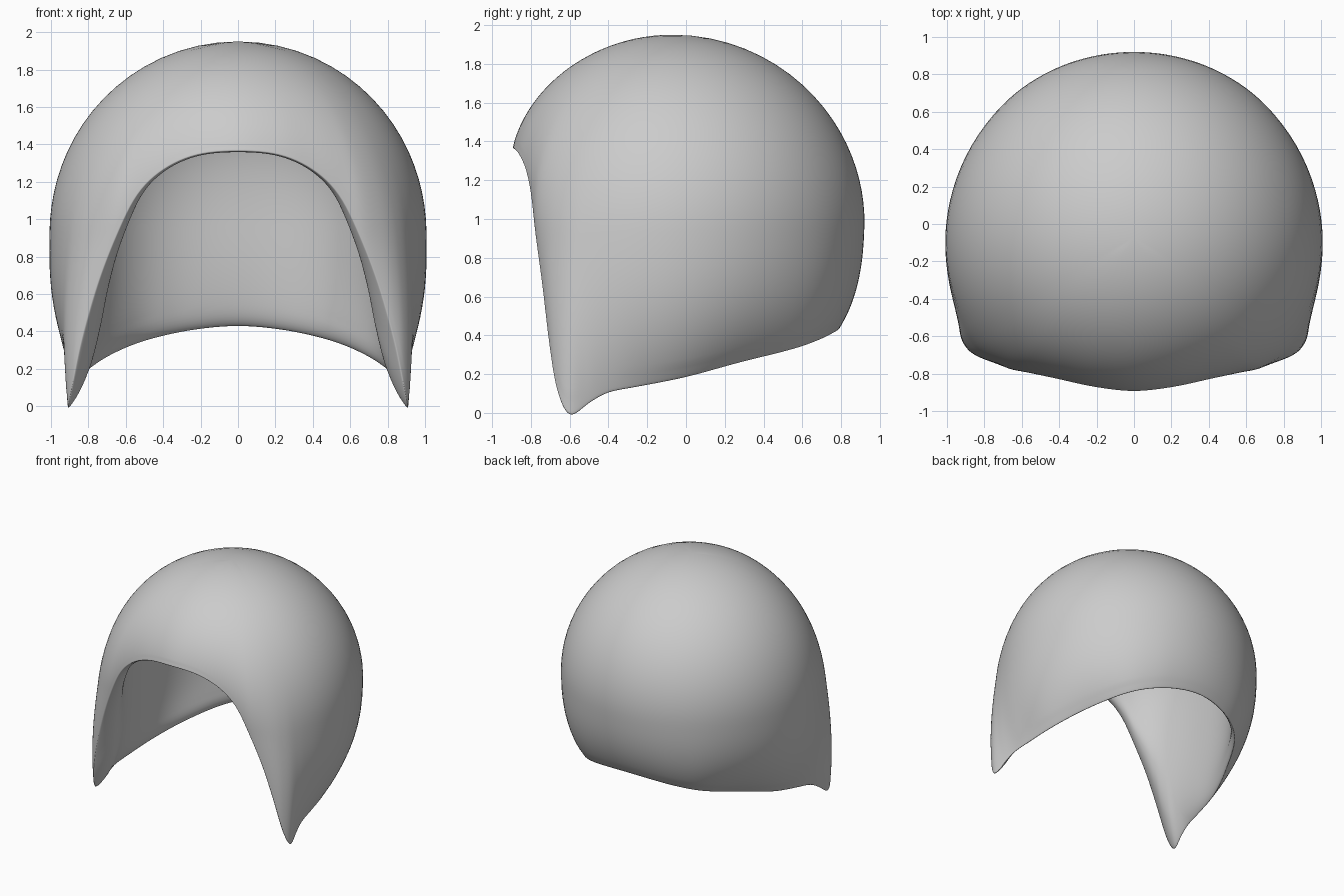
import bpy, bmesh, math
from mathutils import Vector

if "Cube" in bpy.data.objects:
    bpy.data.objects.remove(bpy.data.objects["Cube"])

C = Vector((0, -0.07, 0.95))          # centre of the dome
ROWS, SUB = 40, 6
FRONT, BACK = 0.96, 1.0               # depth radii of the dome

# Right half of the rim: brow, cheek tip, nape
RIM = [(0, -.895, 1.365), (.22, -.87, 1.345), (.40, -.83, 1.265), (.54, -.80, 1.13),
       (.65, -.775, .91), (.75, -.74, .65), (.835, -.705, .35), (.885, -.665, .11),
       (.91, -.60, -.02), (.895, -.50, .045), (.88, -.40, .10), (.86, -.25, .13),
       (.815, 0, .18), (.71, .27, .255), (.56, .55, .325), (.39, .69, .375),
       (.2, .76, .41), (0, .785, .425)]


def spline(pts, sub):
    """Closed Catmull-Rom curve through pts."""
    out, n = [], len(pts)
    for i in range(n):
        a, b, c, d = (pts[(i + k) % n] for k in (-1, 0, 1, 2))
        for j in range(sub):
            t = j / sub
            out.append(0.5 * (2 * b + (c - a) * t + (2 * a - 5 * b + 4 * c - d) * t * t
                              + (3 * b - a - 3 * c + d) * t ** 3))
    return out


def dome(az, phi):
    """Rounded dome, slightly boxier below its equator."""
    h, v = math.sin(phi), math.cos(phi)
    p = 2 if v >= 0 else 2.5
    r = (abs(h) ** p + abs(v) ** p) ** (-1 / p)
    x, y = math.cos(az) * h * r, math.sin(az) * h * r
    return Vector((x, y * (BACK if y > 0 else FRONT), v * r))


def meridian(rim, t):
    """Point on the path from crown (t=0) to the rim (t=1)."""
    d = rim - C
    ry = BACK if d.y > 0 else FRONT
    az = math.atan2(d.y / ry, d.x)
    end = math.atan2(math.hypot(d.x, d.y / ry), d.z)
    return dome(az, end * t) + (d - dome(az, end)) * t ** 5


def hollow(p):
    """Scale that pulls an outer point onto the upright-walled inside."""
    wall = ((abs(p.x) / 0.79) ** 2.6
            + (abs(p.y) / (0.79 if p.y > 0 else 0.86)) ** 2.6) ** (1 / 2.6)
    return (wall ** 10 + (1 / 0.90) ** 10) ** (-1 / 10)


right = [Vector(p) for p in RIM]
left = [Vector((-p.x, p.y, p.z)) for p in right[-2:0:-1]]
rim = spline(right + left, SUB)

# Outer skin down to the rim, then the inner skin back up to the crown
steps = [1 - (1 - i / ROWS) ** 1.9 for i in range(1, ROWS + 1)]
rows = [(t, 0) for t in steps]
rows += [(t, math.sqrt(1 - t ** 14)) for t in reversed(steps[:-1])]


def skin(r, t, k):
    p = meridian(r, t)
    return C + p * (1 - k * (1 - hollow(p)))


bm = bmesh.new()
grid = [[bm.verts.new(skin(r, t, k)) for r in rim] for t, k in rows]
n = len(rim)
for a, b in zip(grid, grid[1:]):
    for i in range(n):
        j = (i + 1) % n
        bm.faces.new((a[i], a[j], b[j], b[i]))
for ring in (grid[0], grid[-1]):
    top = bm.verts.new((0, C.y, max(v.co.z for v in ring) + 0.001))
    for i in range(n):
        bm.faces.new((top, ring[i], ring[(i + 1) % n]))
bmesh.ops.recalc_face_normals(bm, faces=bm.faces)
for f in bm.faces:
    f.smooth = True
# Soften the rim edge
edge = [v for k in range(ROWS - 7, ROWS + 6) for v in grid[k]]
for _ in range(5):
    bmesh.ops.smooth_vert(bm, verts=edge, factor=0.5, use_axis_x=True,
                          use_axis_y=True, use_axis_z=True)
me = bpy.data.meshes.new("helmet_shell")
bm.to_mesh(me)
bm.free()
shell = bpy.data.objects.new("helmet_shell", me)
bpy.context.collection.objects.link(shell)
